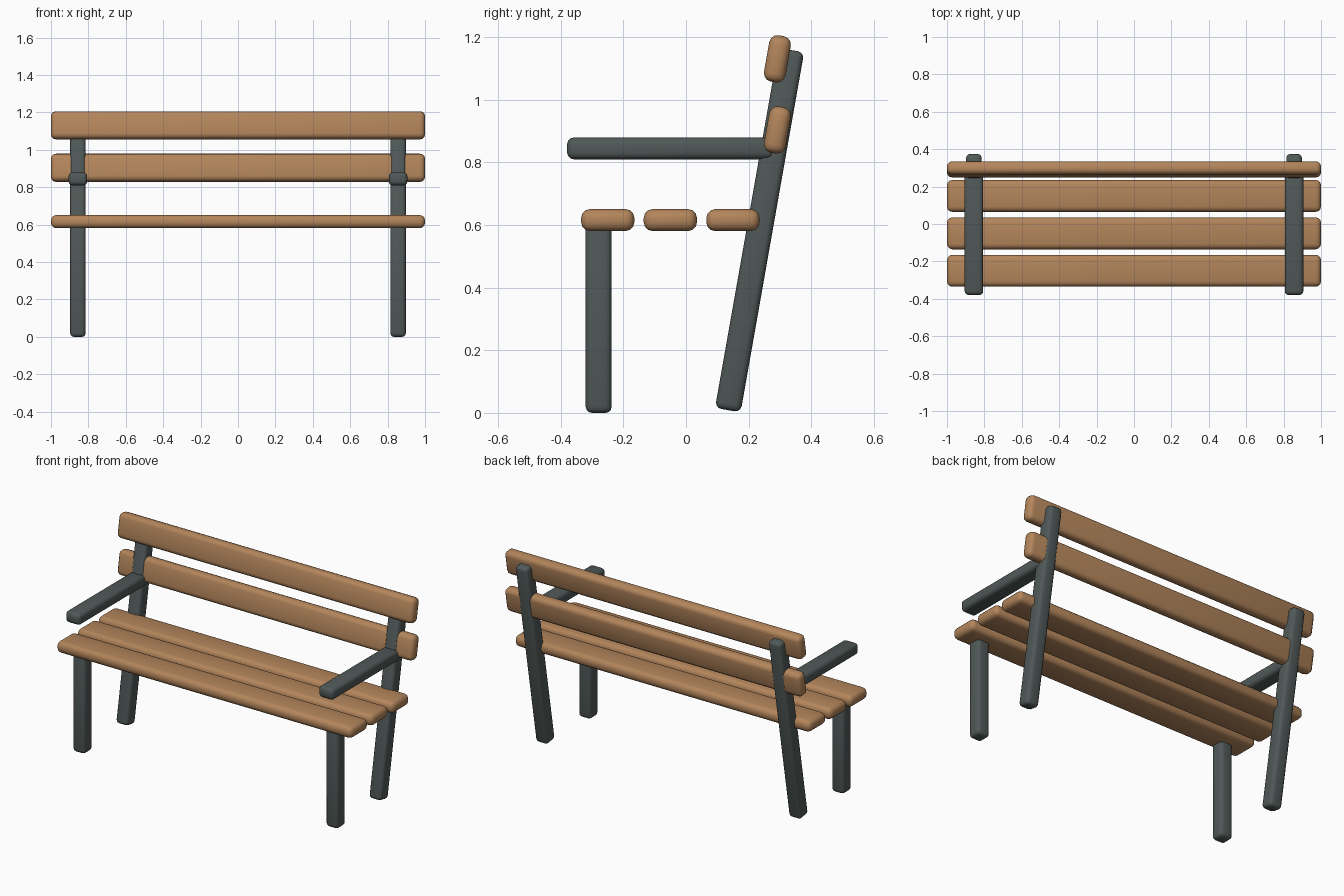
import bpy
import math

if "Cube" in bpy.data.objects:
    bpy.data.objects.remove(bpy.data.objects["Cube"])

TILT = -math.radians(10)   # backward lean of the backrest


def material(name, rgb):
    m = bpy.data.materials.new(name)
    m.diffuse_color = (*rgb, 1.0)
    m.use_nodes = True
    m.node_tree.nodes["Principled BSDF"].inputs["Base Color"].default_value = m.diffuse_color
    return m


WOOD = material("warm wood", (0.45, 0.235, 0.105))
METAL = material("dark grey metal", (0.08, 0.1, 0.097))


def rounded_box(name, loc, size, mat, radius, tilt=0.0):
    """Box with rounded edges and soft shading."""
    bpy.ops.mesh.primitive_cube_add(size=1, location=loc)
    ob = bpy.context.object
    ob.name = name
    ob.scale = size
    bpy.ops.object.transform_apply(location=False, rotation=False, scale=True)
    ob.rotation_euler.x = tilt
    bevel = ob.modifiers.new("round edges", 'BEVEL')
    bevel.width = radius
    bevel.segments = 3
    bevel.limit_method = 'NONE'
    ob.data.materials.append(mat)
    bpy.ops.object.shade_smooth()
    return ob


# seat slats
for i, y in enumerate((-0.25, -0.05, 0.15)):
    rounded_box(f"seat_slat_{i + 1}", (0, y, 0.616), (2, 0.17, 0.07), WOOD, 0.028)

# backrest slats
for i, z in enumerate((0.904, 1.131)):
    rounded_box(f"back_slat_{i + 1}", (0, 0.292, z), (2, 0.07, 0.15), WOOD, 0.027, TILT)

# legs and armrests, mirrored left and right
for side, s in (("left", -1), ("right", 1)):
    x = s * 0.856
    rounded_box(f"front_leg_{side}", (x, -0.279, 0.305), (0.083, 0.083, 0.61), METAL, 0.02)
    rounded_box(f"back_leg_{side}", (x, 0.235, 0.584), (0.083, 0.083, 1.168), METAL, 0.02, TILT)
    rounded_box(f"armrest_{side}", (x, -0.05, 0.845), (0.1, 0.66, 0.07), METAL, 0.022)
